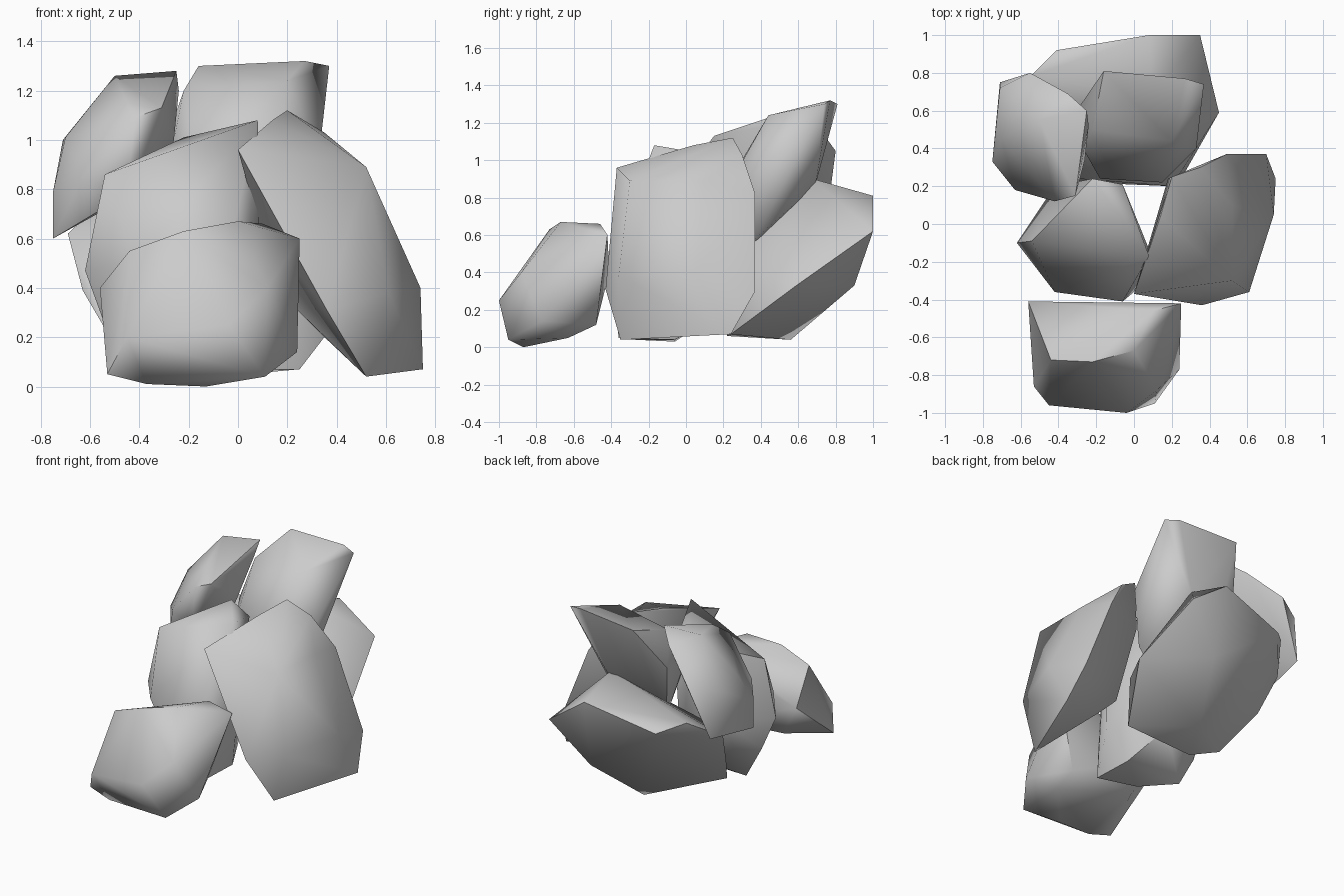
import bpy
import bmesh
from math import radians

default_cube = bpy.data.objects.get("Cube")
if default_cube:
    bpy.data.objects.remove(default_cube, do_unlink=True)

# One plain stone colour for the whole pile
stone_grey = bpy.data.materials.new("stone_grey")
stone_grey.use_nodes = True
stone_colour = (.6, .6, .6, 1)
stone_grey.diffuse_color = stone_colour
stone_grey.node_tree.nodes["Principled BSDF"].inputs["Base Color"].default_value = stone_colour


def boulder(name, base, middle, crown):
    """Wrap a faceted convex stone around its base, middle and crown corners."""
    bm = bmesh.new()
    for corner in base + middle + crown:
        bm.verts.new(corner)
    hull = bmesh.ops.convex_hull(bm, input=bm.verts[:])
    leftovers = [item for item in hull["geom_interior"] + hull["geom_unused"]
                 if isinstance(item, bmesh.types.BMVert)]
    bmesh.ops.delete(bm, geom=list(set(leftovers)), context="VERTS")
    # Merge nearly flat neighbours so the facets stay broad
    bmesh.ops.dissolve_limit(bm, angle_limit=radians(4),
                             verts=bm.verts[:], edges=bm.edges[:])
    bmesh.ops.recalc_face_normals(bm, faces=bm.faces[:])
    mesh = bpy.data.meshes.new(name)
    bm.to_mesh(mesh)
    bm.free()
    mesh.materials.append(stone_grey)
    stone = bpy.data.objects.new(name, mesh)
    bpy.context.scene.collection.objects.link(stone)

    # Soft faces with crisp outer ridges
    bpy.ops.object.select_all(action="DESELECT")
    stone.select_set(True)
    bpy.context.view_layer.objects.active = stone
    bpy.ops.object.shade_smooth_by_angle(angle=radians(60))
    return stone


# Low stone lying in front
boulder(
    "front_boulder",
    base=[(-.53, -.86, .05), (-.37, -.88, .01), (-.13, -.87, 0), (.11, -.95, .04),
          (.24, -.77, .14), (.1, -.48, .12), (.1, -.63, .05), (-.4, -.5, .15)],
    middle=[(-.45, -.96, .2), (-.04, -1, .25), (.12, -.88, .4), (-.56, -.41, .4)],
    crown=[(-.44, -.72, .55), (-.22, -.73, .63), (0, -.67, .67),
           (.1, -.46, .66), (.25, -.42, .6)],
)

# Upright stone in the middle of the pile
boulder(
    "centre_boulder",
    base=[(0, -.36, .05), (-.25, -.27, .04), (-.42, -.06, .03), (0, -.06, .04),
          (-.1, .2, .2), (-.54, -.06, .25)],
    middle=[(-.62, -.1, .47), (-.42, -.36, .5), (-.06, -.41, .45),
            (.09, -.16, .28), (-.42, .2, .5)],
    crown=[(-.54, -.09, .86), (.08, -.17, 1.08), (-.22, .24, 1.01), (-.06, .21, .95)],
)

# Tall leaning stone on the +x side
boulder(
    "tall_side_boulder",
    base=[(.52, -.35, .04), (.75, .24, .07), (.71, .22, .07), (.34, .08, .21),
          (.7, .37, .3)],
    middle=[(.61, -.36, .38), (.36, -.43, .31), (.23, .1, .32), (.08, -.1, .67),
            (.74, .05, .4), (.18, .24, .8), (.49, .37, .82)],
    crown=[(0, -.37, .96), (.14, .04, 1.08), (.2, .25, 1.12),
           (.35, .3, 1.03), (.52, -.3, .89), (.52, .1, .89)],
)

# Upper stone resting on the -x side
boulder(
    "upper_side_boulder",
    base=[(-.75, .33, .6), (-.71, .75, .67), (-.45, .15, .78), (-.3, .35, .85)],
    middle=[(-.75, .33, .79), (-.63, .18, .85), (-.71, .72, 1), (-.7, .45, 1.01),
            (-.55, .8, 1.05), (-.26, .34, 1)],
    crown=[(-.31, .15, 1.13), (-.42, .12, 1.09), (-.5, .55, 1.26),
           (-.35, .69, 1.2), (-.25, .6, 1.28), (-.24, .52, 1.2)],
)

# Upper stone leaning back at the summit
boulder(
    "summit_boulder",
    base=[(.27, .37, .58), (-.2, .5, .6), (.1, .3, .5), (.1, .59, .76)],
    middle=[(-.18, .24, .9), (.15, .22, .85), (.33, .4, .95), (.1, .69, .86),
            (.31, .63, 1.04), (-.29, .62, 1), (-.27, .4, .95)],
    crown=[(-.22, .5, 1.2), (.2, .44, 1.24), (-.16, .81, 1.3),
           (.27, .77, 1.32), (.37, .74, 1.3)],
)

# Broad stone propping up the back
boulder(
    "back_boulder",
    base=[(-.49, .25, .15), (-.27, .22, .06), (-.07, .56, .04), (.25, .24, .07),
          (.1, .9, .33)],
    middle=[(.35, 1, .62), (.45, .59, .33), (.2, .2, .45), (-.3, .24, .5),
            (-.63, .46, .39), (-.69, .58, .62)],
    crown=[(.08, 1, .81), (.1, .68, .9), (-.16, .92, .74),
           (-.41, .92, .69), (-.55, .78, .75)],
)
